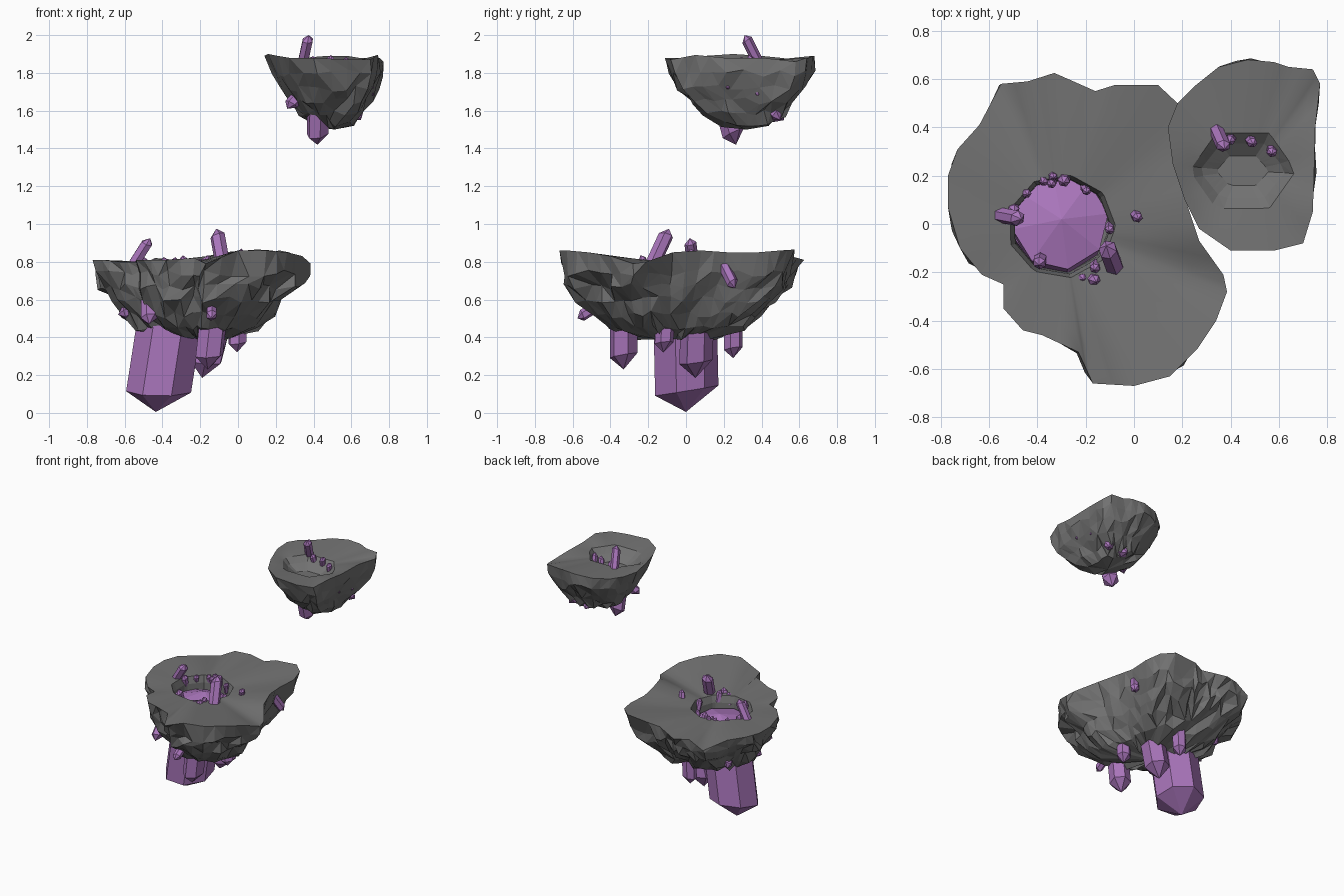
import bpy, bmesh, random
from math import sin, cos, atan2, pi
from mathutils import Vector

if "Cube" in bpy.data.objects:
    bpy.data.objects.remove(bpy.data.objects["Cube"])

random.seed(7)
violet = bpy.data.materials.new("violet")
violet.diffuse_color = (0.40, 0.18, 0.50, 1)
violet.use_nodes = True
violet.node_tree.nodes["Principled BSDF"].inputs["Base Color"].default_value = violet.diffuse_color
stone = bpy.data.materials.new("stone")
stone.diffuse_color = (0.17, 0.17, 0.17, 1)
stone.use_nodes = True
stone.node_tree.nodes["Principled BSDF"].inputs["Base Color"].default_value = stone.diffuse_color


def finish(bm, name, mat):
    bmesh.ops.recalc_face_normals(bm, faces=bm.faces)
    me = bpy.data.meshes.new(name)
    bm.to_mesh(me)
    bm.free()
    me.materials.append(mat)
    ob = bpy.data.objects.new(name, me)
    bpy.context.collection.objects.link(ob)
    return ob


def bridge(bm, a, b, smooth):
    n = len(a)
    for i in range(n):
        j = (i + 1) % n
        quad = [a[i], a[j], b[j], b[i]]
        if smooth:
            bm.faces.new(quad).smooth = True
        else:   # split into flat triangles in varying directions
            for t in ([0, 1, 2], [0, 2, 3]) if random.random() < .5 else ([0, 1, 3], [1, 2, 3]):
                bm.faces.new([quad[k] for k in t])


def polygon(t, n):
    """Radius of a regular n-sided polygon in direction t."""
    return cos(pi / n) / cos(t % (2 * pi / n) - pi / n)


def rock(name, outline, centre, sides, shift, end_z, jitter, pit, pit_c, pit_n):
    """outline: rim points; sides: (z, scale) rings going down; pit: (rx, ry, z) rings going in."""
    bm = bmesh.new()
    rim = []
    for i, p in enumerate(outline):
        a, b = Vector(p), Vector(outline[(i + 1) % len(outline)])
        rim += [a, (a + b) / 2]
    n = len(rim)
    c = Vector(centre)
    top = [bm.verts.new(p) for p in rim]
    prev = top
    side_verts = []
    chunk = [0.0] * n
    for k, (z, s) in enumerate(sides):
        f = (k + 1) / len(sides)
        ring = []
        for i, p in enumerate(rim):
            # neighbouring columns share an offset, giving chunky blocks
            chunk[i] = random.uniform(-1, 1) if i % 3 == k % 3 else chunk[i - 1]
            r = s * (1 + jitter * (0.75 * chunk[i] + 0.25 * random.uniform(-1, 1)))
            ring.append(bm.verts.new((
                c.x + shift[0] * f + (p.x - c.x) * r + random.uniform(-.008, .008),
                c.y + shift[1] * f + (p.y - c.y) * r + random.uniform(-.008, .008),
                z + random.uniform(-.5, .5) * jitter * .45)))
        bridge(bm, prev, ring, False)
        prev = ring
        side_verts += ring
    tip = bm.verts.new((c.x + shift[0], c.y + shift[1], end_z))
    for i in range(n):
        bm.faces.new((prev[i], prev[(i + 1) % n], tip))
    # top surface running inward to the pit, then the faceted pit walls
    q = Vector(pit_c)
    ang = [atan2(p.y - q.y, p.x - q.x) for p in rim]

    def pit_ring(rx, ry, z):
        return [Vector((q.x + rx * polygon(t, pit_n) * cos(t),
                        q.y + ry * polygon(t, pit_n) * sin(t), z)) for t in ang]

    lip = pit_ring(*pit[0])
    prev = top
    for f in (.3, .65, 1):
        ring = [bm.verts.new(a.lerp(b, f)) for a, b in zip(rim, lip)]
        bridge(bm, prev, ring, True)
        prev = ring
    for level in pit[1:]:
        ring = [bm.verts.new(p) for p in pit_ring(*level)]
        bridge(bm, prev, ring, False)
        prev = ring
    bm.faces.new(prev)
    # merge crowded side points into larger facets
    bmesh.ops.remove_doubles(bm, verts=side_verts, dist=.038)
    return finish(bm, name, stone)


def crystal(name, base, tip, r, n=6, head=1.0, tail=.0, skew=.25):
    """Prism from base to tip with a slanted point; tail > 0 points the base as well."""
    bm = bmesh.new()
    b, t = Vector(base), Vector(tip)
    d = (t - b).normalized()
    u = d.orthogonal().normalized()
    v = d.cross(u)
    spin = random.uniform(0, pi)
    circle = [u * cos(spin + 2 * pi * i / n) * r + v * sin(spin + 2 * pi * i / n) * r for i in range(n)]
    neck = t - d * r * head
    lo = [bm.verts.new(b + d * r * tail + w) for w in circle]
    hi = [bm.verts.new(neck + w + d * skew * w.dot(u)) for w in circle]
    p = bm.verts.new(t)
    e = bm.verts.new(b)
    for i in range(n):
        j = (i + 1) % n
        bm.faces.new((lo[i], lo[j], hi[j], hi[i]))
        bm.faces.new((hi[i], hi[j], p))
        bm.faces.new((lo[j], lo[i], e))
    return finish(bm, name, violet)


# large rock
rock("large_rock",
     [(-.33, .625, .81), (-.25, .59, .82), (-.16, .55, .83), (-.08, .575, .85), (.1, .575, .865),
      (.18, .5, .86), (.21, .38, .85), (.20, .22, .85), (.22, .08, .86), (.27, -.07, .85),
      (.37, -.21, .80), (.385, -.28, .79), (.34, -.40, .83), (.26, -.52, .85), (.15, -.63, .86),
      (0, -.67, .86), (-.17, -.66, .79), (-.23, -.53, .82), (-.38, -.46, .81), (-.46, -.44, .81),
      (-.54, -.35, .81), (-.54, -.25, .80), (-.63, -.21, .80), (-.72, -.1, .81), (-.77, .07, .81),
      (-.77, .2, .81), (-.73, .31, .81), (-.64, .41, .80), (-.55, .58, .76), (-.44, .59, .82)],
     (-.2, 0, 0), [(.74, .95), (.67, .89), (.60, .81), (.52, .70), (.45, .56), (.405, .34)],
     (-.02, -.05), .39, .085,
     [(.225, .215, .80), (.205, .20, .75), (.20, .19, .58)], (-.30, -.01, 0), 9)

# small rock
rock("small_rock",
     [(.14, .4, 1.89), (.18, .5, 1.88), (.25, .57, 1.87), (.35, .65, 1.88), (.47, .68, 1.89),
      (.58, .67, 1.89), (.64, .65, 1.88), (.74, .64, 1.88), (.77, .58, 1.86), (.75, .4, 1.88),
      (.745, .2, 1.88), (.74, .05, 1.895), (.7, -.08, 1.87), (.58, -.11, 1.87), (.4, -.11, 1.88),
      (.27, -.02, 1.88), (.21, .1, 1.89), (.16, .25, 1.90)],
     (.46, .29, 0), [(1.80, .93), (1.72, .83), (1.65, .70), (1.585, .53), (1.53, .32)],
     (.05, .03), 1.5, .09,
     [(.22, .18, 1.86), (.18, .13, 1.82), (.11, .07, 1.78)], (.45, .22, 0), 6)

# main crystal under the large rock, and the broad crystal filling its pit
crystal("main_crystal", (-.33, -.015, .68), (-.435, 0, 0.005), .175, 7, .65, .2, .2)
crystal("pit_crystal", (-.32, -.02, .52), (-.30, .02, .765), .20, 8, .3, 0, .12)

# crystals hanging from the undersides and growing out of the sides
hanging = [((-.11, .06, .50), (-.19, .05, .185), .088), ((-.13, -.33, .5), (-.16, -.33, .23), .075),
           ((-.2, .25, .5), (-.21, .25, .29), .05), ((0, -.11, .46), (-.005, -.12, .32), .05),
           ((-.14, -.45, .58), (-.14, -.575, .50), .03), ((-.47, -.22, .6), (-.47, -.34, .47), .045),
           ((-.54, 0, .56), (-.635, -.02, .52), .035), ((-.5, .2, .6), (-.54, .27, .5), .035),
           ((.16, .2, .78), (.21, .26, .66), .032),
           ((.425, .21, 1.62), (.42, .265, 1.42), .06), ((.34, .25, 1.70), (.26, .2, 1.61), .035),
           ((.58, .42, 1.68), (.65, .50, 1.55), .035), ((.5, .4, 1.62), (.5, .52, 1.55), .04),
           ((.6, .36, 1.76), (.72, .38, 1.68), .05), ((.6, .22, 1.76), (.72, .22, 1.72), .05)]
for i, (b, t, r) in enumerate(hanging):
    crystal(f"hanging_crystal_{i}", b, t, r)

# tall leaning crystals on the tops
for i, (b, t, r) in enumerate([((-.57, .04, .76), (-.465, .02, .925), .032),
                               ((-.08, -.18, .78), (-.115, -.09, .975), .04),
                               ((.34, .39, 1.84), (.375, .31, 2.0), .03)]):
    crystal(f"leaning_crystal_{i}", b, t, r)

# small crystals around the pits: x, y, z, radius
for i, (x, y, z, r) in enumerate([(-.45, .13, .79, .02), (-.50, .06, .80, .025), (-.37, .18, .79, .02),
                                  (-.34, .20, .80, .018), (-.34, .17, .79, .02), (-.29, .18, .81, .026),
                                  (-.2, .14, .79, .018), (-.1, -.02, .79, .02), (.01, .03, .845, .022),
                                  (-.39, -.16, .80, .028), (-.22, -.22, .79, .02),
                                  (-.17, -.23, .81, .025), (-.16, -.18, .81, .022),
                                  (.4, .35, 1.865, .022), (.485, .34, 1.87, .022),
                                  (.57, .30, 1.86, .022)]):
    lean = random.uniform(-.015, .015)
    crystal(f"small_crystal_{i}", (x - lean, y + .015, z - .06), (x + lean, y - .01, z + .025), r)
